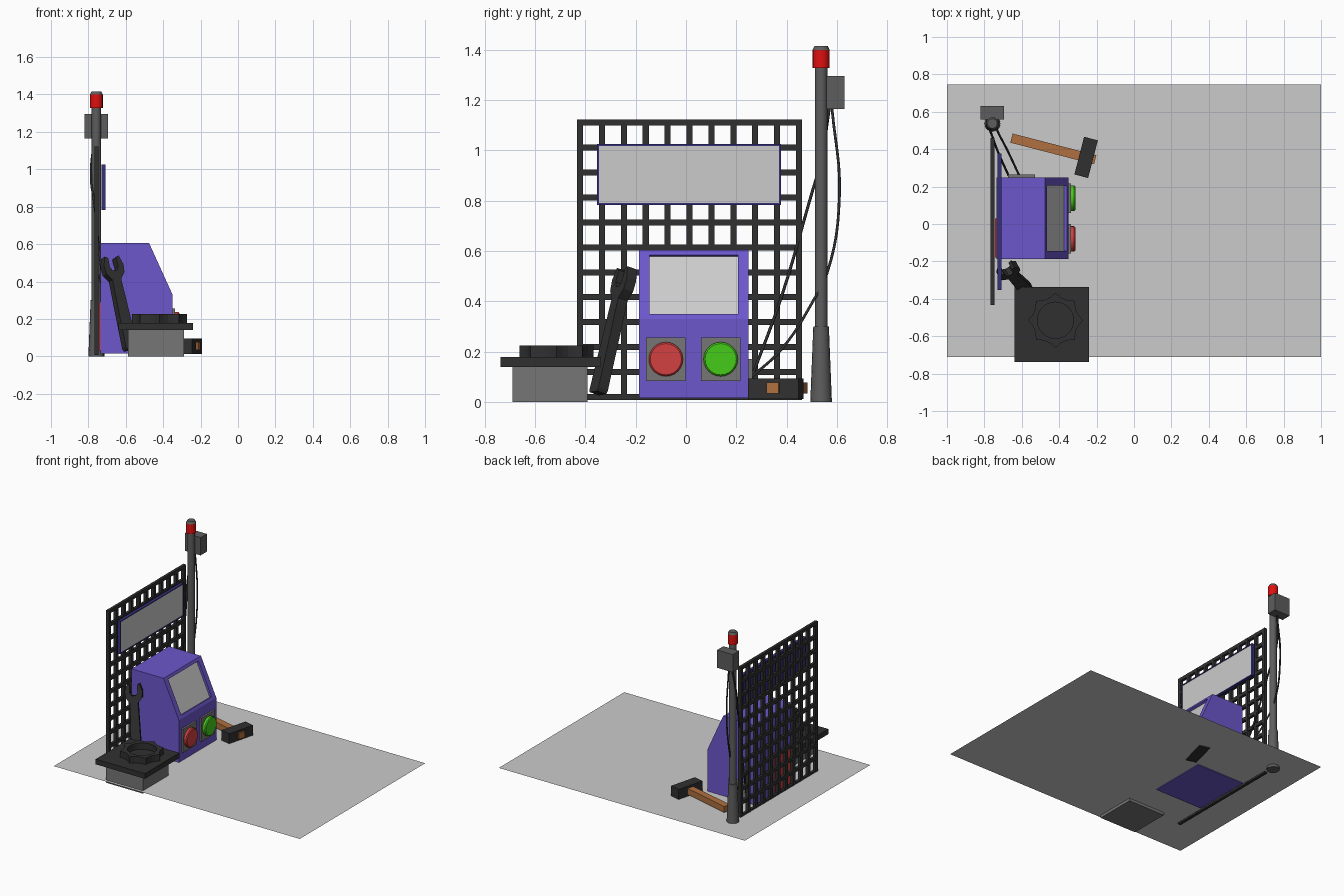
import bpy, bmesh, math
from mathutils import Vector, Matrix

if "Cube" in bpy.data.objects:
    bpy.data.objects.remove(bpy.data.objects["Cube"])


def mat(name, r, g, b):
    m = bpy.data.materials.new(name)
    m.diffuse_color = (r, g, b, 1)
    m.use_nodes = True
    m.node_tree.nodes["Principled BSDF"].inputs["Base Color"].default_value = m.diffuse_color
    return m


PURPLE = mat("purple", 0.15, 0.095, 0.6)
NAVY = mat("navy", 0.035, 0.03, 0.2)
DARK = mat("dark_metal", 0.03, 0.03, 0.03)
MID = mat("mid_grey", 0.18, 0.18, 0.18)
POLE = mat("pole_grey", 0.11, 0.11, 0.11)
RED = mat("red", 0.65, 0.05, 0.05)
LAMP = mat("lamp_red", 0.75, 0.005, 0.005)
GREEN = mat("green", 0.06, 0.6, 0.01)
WOOD = mat("wood", 0.43, 0.16, 0.05)


def finish(name, bm, material=None):
    bmesh.ops.recalc_face_normals(bm, faces=bm.faces)
    me = bpy.data.meshes.new(name)
    bm.to_mesh(me)
    bm.free()
    ob = bpy.data.objects.new(name, me)
    bpy.context.collection.objects.link(ob)
    if material:
        me.materials.append(material)
    return ob


def add_box(bm, lo, hi):
    lo, hi = Vector(lo), Vector(hi)
    m = Matrix.Translation((lo + hi) / 2) @ Matrix.Diagonal((*(hi - lo), 1))
    bmesh.ops.create_cube(bm, size=1, matrix=m)


def box(name, lo, hi, material=None):
    bm = bmesh.new()
    add_box(bm, lo, hi)
    return finish(name, bm, material)


def prism(name, pts, depth, matrix, material=None):
    """Extrude a closed 2D outline along local z, then place it."""
    bm = bmesh.new()
    f = bm.faces.new([bm.verts.new((x, y, 0)) for x, y in pts])
    r = bmesh.ops.extrude_face_region(bm, geom=[f])
    vs = [v for v in r["geom"] if isinstance(v, bmesh.types.BMVert)]
    bmesh.ops.translate(bm, verts=vs, vec=(0, 0, depth))
    bmesh.ops.transform(bm, matrix=matrix, verts=bm.verts)
    return finish(name, bm, material)


def lathe(name, profile, matrix, material, sides=16):
    """Stack rings of (radius, height) around local z and cap both ends."""
    bm = bmesh.new()
    rings = [[bm.verts.new(matrix @ Vector((r * math.cos(a), r * math.sin(a), z)))
              for a in [2 * math.pi * i / sides for i in range(sides)]] for r, z in profile]
    for a, b in zip(rings, rings[1:]):
        for i in range(sides):
            j = (i + 1) % sides
            bm.faces.new((a[i], a[j], b[j], b[i]))
    bm.faces.new(rings[0])
    bm.faces.new(rings[-1])
    return finish(name, bm, material)


def smooth(ob):
    bpy.ops.object.select_all(action="DESELECT")
    ob.select_set(True)
    bpy.context.view_layer.objects.active = ob
    bpy.ops.object.shade_smooth_by_angle(angle=math.radians(35))


# floor sheet
bm = bmesh.new()
bmesh.ops.create_grid(bm, x_segments=1, y_segments=1, size=1,
                      matrix=Matrix.Translation((0, 0.017, 0.02)) @ Matrix.Diagonal((1, 0.728, 1, 1)))
finish("floor", bm)

# wire grid wall
bm = bmesh.new()
t = 0.012
for i in range(11):
    y = -0.421 + i * 0.087
    add_box(bm, (-0.768, y - t, 0.008), (-0.746, y + t, 1.122))
for i in range(12):
    z = 0.02 + i * 0.0991
    add_box(bm, (-0.767, -0.433, z - t), (-0.747, 0.461, z + t))
finish("grid_wall", bm, DARK)

# sign: backing, raised frame and face
box("sign_back", (-0.73, -0.354, 0.783), (-0.714, 0.377, 1.026), NAVY)
bm = bmesh.new()
for y in (-0.354, 0.369):
    add_box(bm, (-0.714, y, 0.783), (-0.708, y + 0.008, 1.026))
for z in (0.783, 1.018):
    add_box(bm, (-0.714, -0.346, z), (-0.708, 0.369, z + 0.008))
finish("sign_frame", bm, NAVY)
box("sign_face", (-0.714, -0.346, 0.791), (-0.711, 0.369, 1.018))

# cabinet body with recessed screen opening
to_y = Matrix(((1, 0, 0, 0), (0, 0, 1, -0.186), (0, 1, 0, 0), (0, 0, 0, 1)))
cab = prism("cabinet", [(-0.735, 0.015), (-0.35, 0.015), (-0.35, 0.33), (-0.475, 0.605), (-0.735, 0.605)],
            0.434, to_y, PURPLE)
bm = bmesh.new()
bm.from_mesh(cab.data)
slope = next(f for f in bm.faces if f.normal.x > 0.5 and f.normal.z > 0.2)
n = slope.normal.copy()
bmesh.ops.inset_individual(bm, faces=[slope], thickness=0.02)
for v in slope.verts:
    v.co.y = -0.145 if v.co.y < 0.03 else 0.207
    z = 0.35 if v.co.z < 0.46 else 0.585
    v.co.x, v.co.z = -0.35 - (z - 0.33) * 0.125 / 0.275, z
screen_pts = [v.co - n * 0.017 for v in slope.verts]
new = bmesh.ops.extrude_face_region(bm, geom=[slope])["geom"]
bmesh.ops.translate(bm, verts=[v for v in new if isinstance(v, bmesh.types.BMVert)], vec=-n * 0.02)
if slope.is_valid:
    bmesh.ops.delete(bm, geom=[slope], context="FACES_ONLY")
bm.to_mesh(cab.data)
bm.free()

# screen
bm = bmesh.new()
bm.faces.new([bm.verts.new(p) for p in screen_pts])
scr = finish("screen", bm)
if scr.data.polygons[0].normal.x < 0:
    scr.data.flip_normals()

# red service door on the back, cable plate on the side
box("back_door", (-0.742, -0.18, 0.03), (-0.735, 0.03, 0.29), RED)
box("cable_plate", (-0.675, 0.248, 0.06), (-0.53, 0.264, 0.17), MID)

# push buttons on square plates
to_x = Matrix.Rotation(math.pi / 2, 4, "Y")
for nm, y, m in (("red", -0.08, RED), ("green", 0.138, GREEN)):
    box(nm + "_button_plate", (-0.352, y - 0.079, 0.083), (-0.337, y + 0.079, 0.256), MID)
    smooth(lathe(nm + "_button", [(0.068, 0), (0.068, 0.019), (0.062, 0.025)],
                 Matrix.Translation((-0.339, y, 0.17)) @ to_x, m, 24))

# pedestal, slab and scalloped ring
box("pedestal", (-0.588, -0.69, 0), (-0.29, -0.392, 0.14), MID)
box("pedestal_slab", (-0.64, -0.738, 0.14), (-0.24, -0.338, 0.178), DARK)
bm = bmesh.new()
N = 32
loops = []
for z in (0.178, 0.225):
    outer, inner = [], []
    for i in range(N):
        a = 2 * math.pi * i / N
        r = (0.147, 0.128, 0.122, 0.128)[i % 4]
        outer.append(bm.verts.new((-0.42 + r * math.cos(a), -0.515 + r * math.sin(a), z)))
        inner.append(bm.verts.new((-0.42 + 0.097 * math.cos(a), -0.515 + 0.097 * math.sin(a), z)))
    loops += [outer, inner]
for a, b in ((0, 2), (2, 3), (3, 1), (1, 0)):
    for i in range(N):
        j = (i + 1) % N
        bm.faces.new((loops[a][i], loops[a][j], loops[b][j], loops[b][i]))
finish("scalloped_ring", bm, DARK)

# wrench leaning against the cabinet
base, top = Vector((-0.575, -0.35, 0.035)), Vector((-0.685, -0.235, 0.53))
up = (top - base).normalized()
wide = Vector((0.85, 0.45, 0))
wide = (wide - up * wide.dot(up)).normalized()
nor = wide.cross(up)
L = (top - base).length
half = [(0.03, 0), (0.036, 0.015), (0.027, L - 0.13), (0.055, L - 0.095),
        (0.06, L - 0.05), (0.042, L), (0.024, L - 0.01), (0.026, L - 0.06), (0.013, L - 0.08)]
M = Matrix((wide, up, nor)).transposed().to_4x4()
M.translation = base - nor * 0.022
prism("wrench", half + [(-x, y) for x, y in reversed(half)], 0.044, M, DARK)

# hammer lying on the floor
R = Matrix.Translation((-0.256, 0.356, 0)) @ Matrix.Rotation(math.radians(-14.5), 4, "Z")
for nm, lo, hi, m in (("hammer_head", (-0.038, -0.104, 0.012), (0.038, 0.104, 0.094), DARK),
                      ("hammer_handle", (-0.412, -0.025, 0.033), (0.05, 0.025, 0.077), WOOD)):
    box(nm, lo, hi, m).matrix_world = R

# lamp post, red lamp and junction box
P = Matrix.Translation((-0.757, 0.537, 0))
for nm, prof, m in (("post", [(0.043, 0), (0.031, 0.3), (0.025, 0.301), (0.025, 1.33)], POLE),
                    ("lamp", [(0.034, 1.328), (0.034, 1.4)], LAMP),
                    ("lamp_cap", [(0.034, 1.4), (0.026, 1.416)], POLE)):
    smooth(lathe(nm, prof, P, m))
box("junction_box", (-0.822, 0.558, 1.165), (-0.695, 0.63, 1.296), POLE)


# hanging cables
def cable(name, pts):
    cu = bpy.data.curves.new(name, "CURVE")
    cu.dimensions = "3D"
    cu.bevel_depth = 0.006
    cu.bevel_resolution = 1
    cu.resolution_u = 6
    cu.use_fill_caps = True
    sp = cu.splines.new("BEZIER")
    sp.bezier_points.add(len(pts) - 1)
    for bp, p in zip(sp.bezier_points, pts):
        bp.co = p
        bp.handle_left_type = bp.handle_right_type = "AUTO"
    cu.materials.append(DARK)
    bpy.context.collection.objects.link(bpy.data.objects.new(name, cu))


cable("long_cable", [(-0.755, 0.58, 1.17), (-0.757, 0.61, 0.82), (-0.75, 0.56, 0.51),
                     (-0.735, 0.51, 0.41), (-0.67, 0.38, 0.21), (-0.615, 0.262, 0.1)])
cable("short_cable", [(-0.77, 0.57, 1.17), (-0.787, 0.535, 0.95), (-0.77, 0.5, 0.83),
                      (-0.725, 0.38, 0.42), (-0.672, 0.262, 0.1)])
